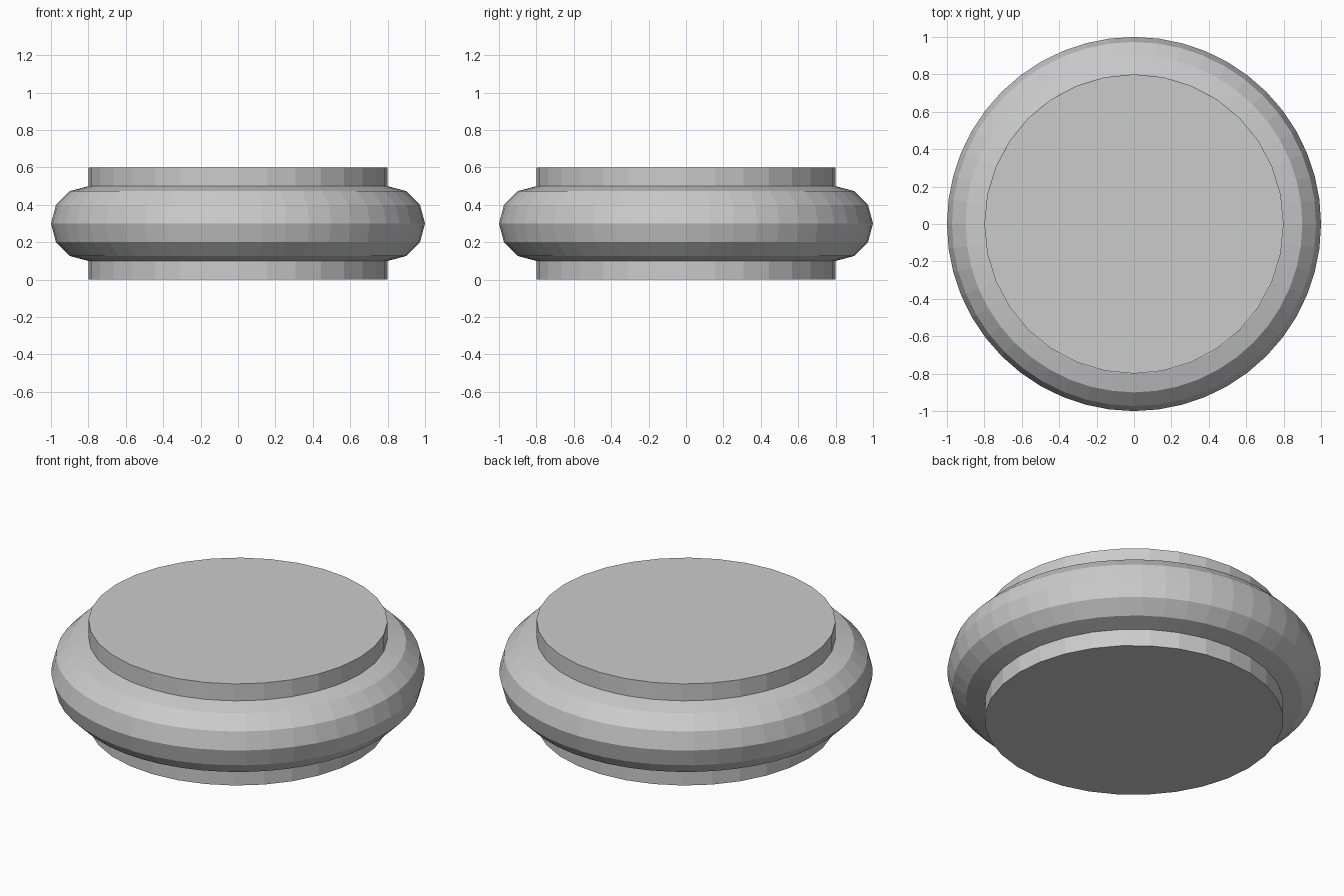
import bpy

if "Cube" in bpy.data.objects:
    bpy.data.objects.remove(bpy.data.objects["Cube"])

# Flat disc core
bpy.ops.mesh.primitive_cylinder_add(vertices=32, radius=0.8, depth=0.6, location=(0, 0, 0.3))
bpy.context.object.name = "core_disc"

# Rounded band bulging around the rim
bpy.ops.mesh.primitive_torus_add(major_radius=0.8, minor_radius=0.2,
                                 major_segments=48, minor_segments=12,
                                 location=(0, 0, 0.3))
bpy.context.object.name = "rim_band"

# Faceted look on both parts
for obj in bpy.data.objects:
    obj.data.shade_flat()
